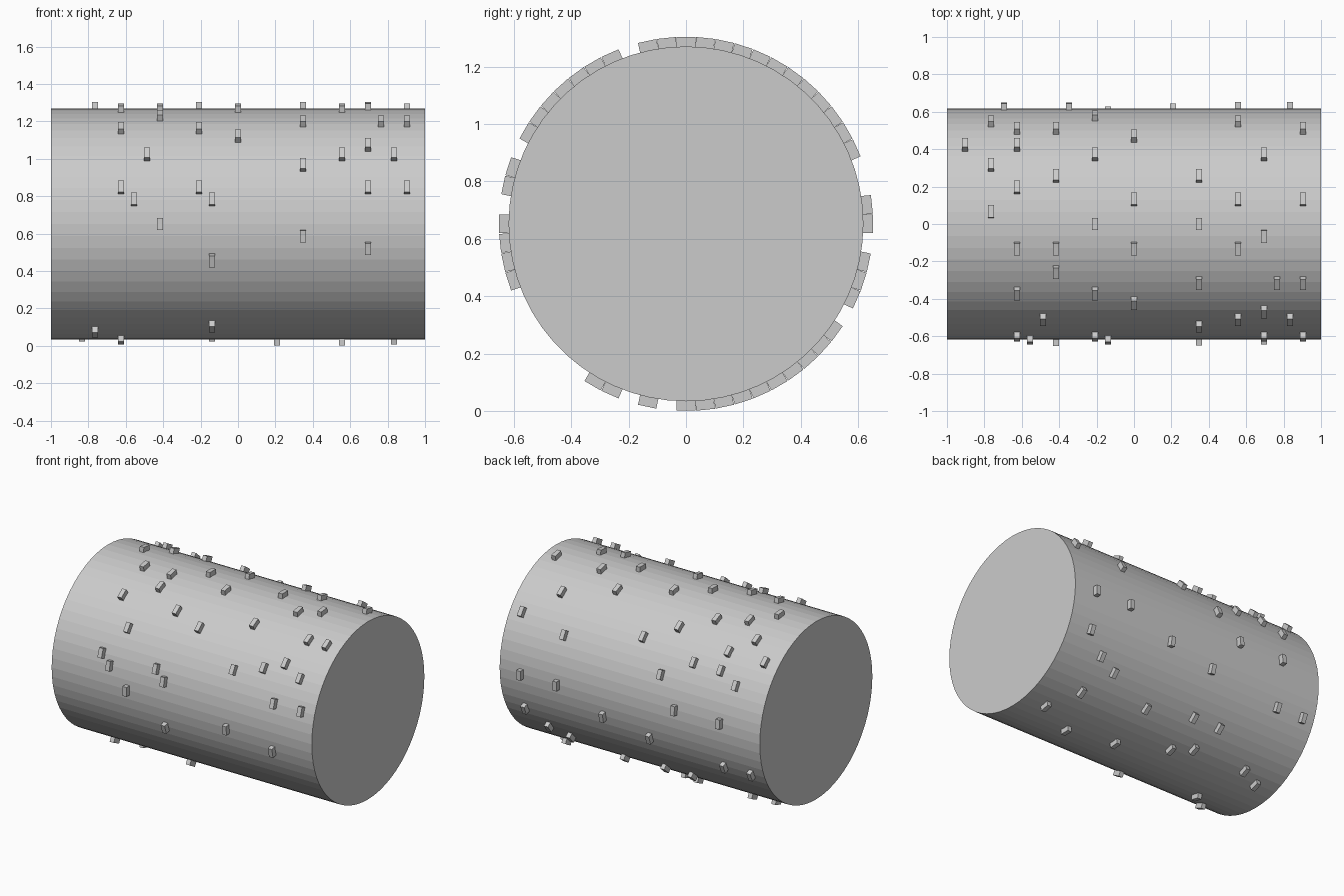
import bpy, bmesh, math
from mathutils import Matrix, Vector

if "Cube" in bpy.data.objects:
    bpy.data.objects.remove(bpy.data.objects["Cube"])

R_DRUM, R_PIN, ZC = 0.618, 0.651, 0.652
STEP = math.radians(6)      # angular slot of one pin
PITCH = 0.0695              # spacing of the pin tracks along x

# Drum lying along x
bpy.ops.mesh.primitive_cylinder_add(vertices=60, radius=R_DRUM, depth=2,
                                    location=(0, 0, ZC), rotation=(0, math.pi / 2, 0))
bpy.context.object.name = "drum"

# Pins: track number -> slots counted from the front, over the top, to the back
PINS = {
    -13: (22, 34), -12: (42,), -11: (16, 20, 25, 49), -10: (29, 34, 41),
    -9: (3, 9, 13, 18, 22, 24, 47), -8: (2,), -7: (6,),
    -6: (0, 11, 13, 19, 24), -5: (29, 38), -4: (41,),
    -3: (3, 9, 15, 21, 26), -2: (2, 33, 38, 42, 50, 57),
    0: (8, 13, 17, 23), 3: (32, 39, 44), 5: (5, 10, 15, 19, 59),
    8: (6, 13, 17, 25, 30, 37, 45), 10: (3, 7, 14, 21, 36, 40, 58),
    11: (10,), 12: (6, 30, 34, 43), 13: (3, 10, 17, 24),
}

bm = bmesh.new()
base = R_DRUM - 0.01
height = R_PIN - base
for track, slots in PINS.items():
    for slot in slots:
        # Box pointing outwards: x along drum, y tangential, z radial
        m = (Matrix.Translation((track * PITCH, 0, ZC))
             @ Matrix.Rotation(math.pi / 2 - slot * STEP, 4, 'X')
             @ Matrix.Translation((0, 0, base + height / 2))
             @ Matrix.Diagonal((0.031, 0.065, height, 1)))
        bmesh.ops.create_cube(bm, size=1, matrix=m)
mesh = bpy.data.meshes.new("pins")
bm.to_mesh(mesh)
bm.free()
bpy.context.collection.objects.link(bpy.data.objects.new("pins", mesh))
